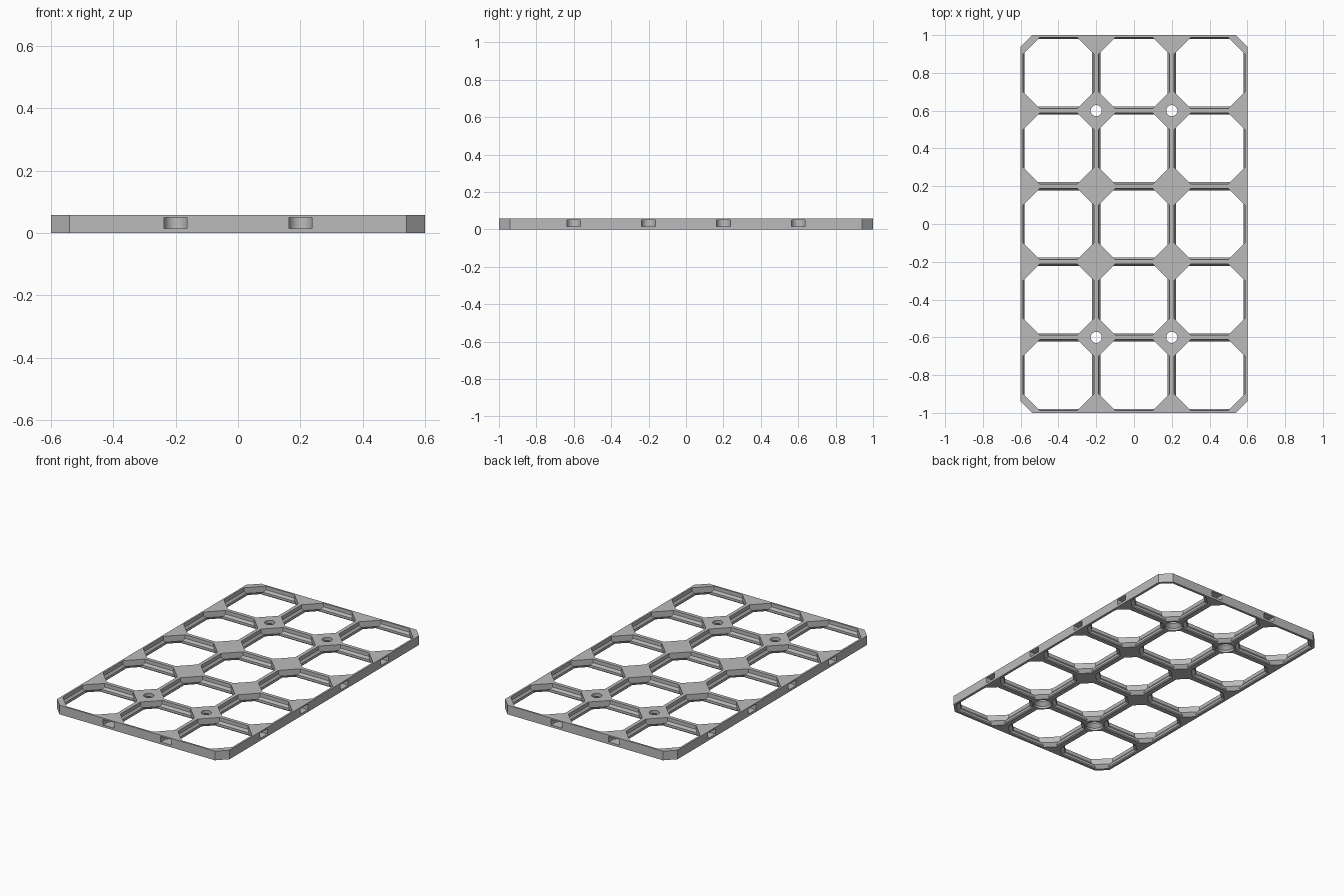
import bpy, bmesh, math

if "Cube" in bpy.data.objects:
    bpy.data.objects.remove(bpy.data.objects["Cube"])

MM = 1 / 70            # the panel is designed on a 28 mm pitch
PITCH, THICK = 28, 4
COLS, ROWS = 3, 5
W, D = COLS * PITCH / 2, ROWS * PITCH / 2
CUT = 4.2              # chamfer on the four outer corners


def loft(bm, rings):
    """Closed solid through equal-length rings listed from bottom to top."""
    loops = [[bm.verts.new([c * MM for c in p]) for p in ring] for ring in rings]
    n = len(loops[0])
    bm.faces.new(loops[0][::-1])
    bm.faces.new(loops[-1])
    for a, b in zip(loops, loops[1:]):
        for i in range(n):
            j = (i + 1) % n
            bm.faces.new((a[i], a[j], b[j], b[i]))


def octagon(cx, cy, hx, hy, c, z):
    """Rectangle with corners cut by c, counter-clockwise."""
    pts = [(hx, -hy + c), (hx, hy - c), (hx - c, hy), (-hx + c, hy),
           (-hx, hy - c), (-hx, -hy + c), (-hx + c, -hy), (hx - c, -hy)]
    return [(cx + x, cy + y, z) for x, y in pts]


def circle(cx, cy, r, z, n=40):
    return [(cx + r * math.cos(2 * math.pi * i / n),
             cy + r * math.sin(2 * math.pi * i / n), z) for i in range(n)]


def slot(cx, cy, inward, z, r=2.6, depth=2.5, out=1.0, n=20):
    """Round-ended connector pocket running inward from a panel edge."""
    pts = [(-out, r), (-out, -r)]
    pts += [(depth + r * math.cos(a), r * math.sin(a))
            for a in [-math.pi / 2 + math.pi * i / n for i in range(n + 1)]]
    c, s = math.cos(inward), math.sin(inward)
    return [(cx + c * x - s * y, cy + s * x + c * y, z) for x, y in pts]


def make_object(name, bm):
    bmesh.ops.recalc_face_normals(bm, faces=bm.faces)
    mesh = bpy.data.meshes.new(name)
    bm.to_mesh(mesh)
    bm.free()
    ob = bpy.data.objects.new(name, mesh)
    bpy.context.collection.objects.link(ob)
    return ob


# Solid panel with chamfered corners
bm = bmesh.new()
loft(bm, [octagon(0, 0, W, D, CUT, z) for z in (0, THICK)])
panel = make_object("grid_panel", bm)

bm = bmesh.new()

# Cell openings: (height, rail half width, diagonal corner offset)
profile = [(-1, 1.1, 4.17), (0, 1.1, 4.17), (0.4, 1.5, 4.57), (1.4, 1.5, 5.57),
           (2.4, 0.8, 5.57), (THICK + 1, 0.8, 5.57)]
for i in range(COLS):
    for j in range(ROWS):
        cx, cy = (i + 0.5) * PITCH - W, (j + 0.5) * PITCH - D
        loft(bm, [octagon(cx, cy, PITCH / 2 - w, PITCH / 2 - w,
                          k * math.sqrt(2) - 2 * w, z) for z, w, k in profile])

# Countersunk screw holes in four of the nodes
for sx in (-1, 1):
    for sy in (-1, 1):
        x, y = sx * PITCH / 2, sy * PITCH * 1.5
        loft(bm, [circle(x, y, r, z) for r, z in
                  ((3.6, -1), (3.6, 1), (2.05, 2.55), (2.05, THICK + 1))])

# Connector pockets where cells meet the outer edge
for s in (-1, 1):
    for i in range(1, COLS):
        loft(bm, [slot(i * PITCH - W, s * D, -s * math.pi / 2, z) for z in (1, 3.4)])
    for j in range(1, ROWS):
        loft(bm, [slot(s * W, j * PITCH - D, math.pi if s > 0 else 0, z) for z in (1, 3.4)])

cutter = make_object("opening_cutter", bm)
cutter.hide_render = True

# Cut all the openings
mod = panel.modifiers.new("openings", 'BOOLEAN')
mod.operation = 'DIFFERENCE'
mod.solver = 'EXACT'
mod.object = cutter
bpy.context.view_layer.objects.active = panel
panel.select_set(True)
bpy.ops.object.modifier_apply(modifier=mod.name)
bpy.data.objects.remove(cutter)

# Colour and shading
grey = bpy.data.materials.new("light_grey")
grey.diffuse_color = (0.5, 0.5, 0.5, 1)
grey.use_nodes = True
grey.node_tree.nodes["Principled BSDF"].inputs["Base Color"].default_value = grey.diffuse_color
panel.data.materials.clear()
panel.data.materials.append(grey)
bpy.ops.object.shade_smooth_by_angle(angle=math.radians(25))
